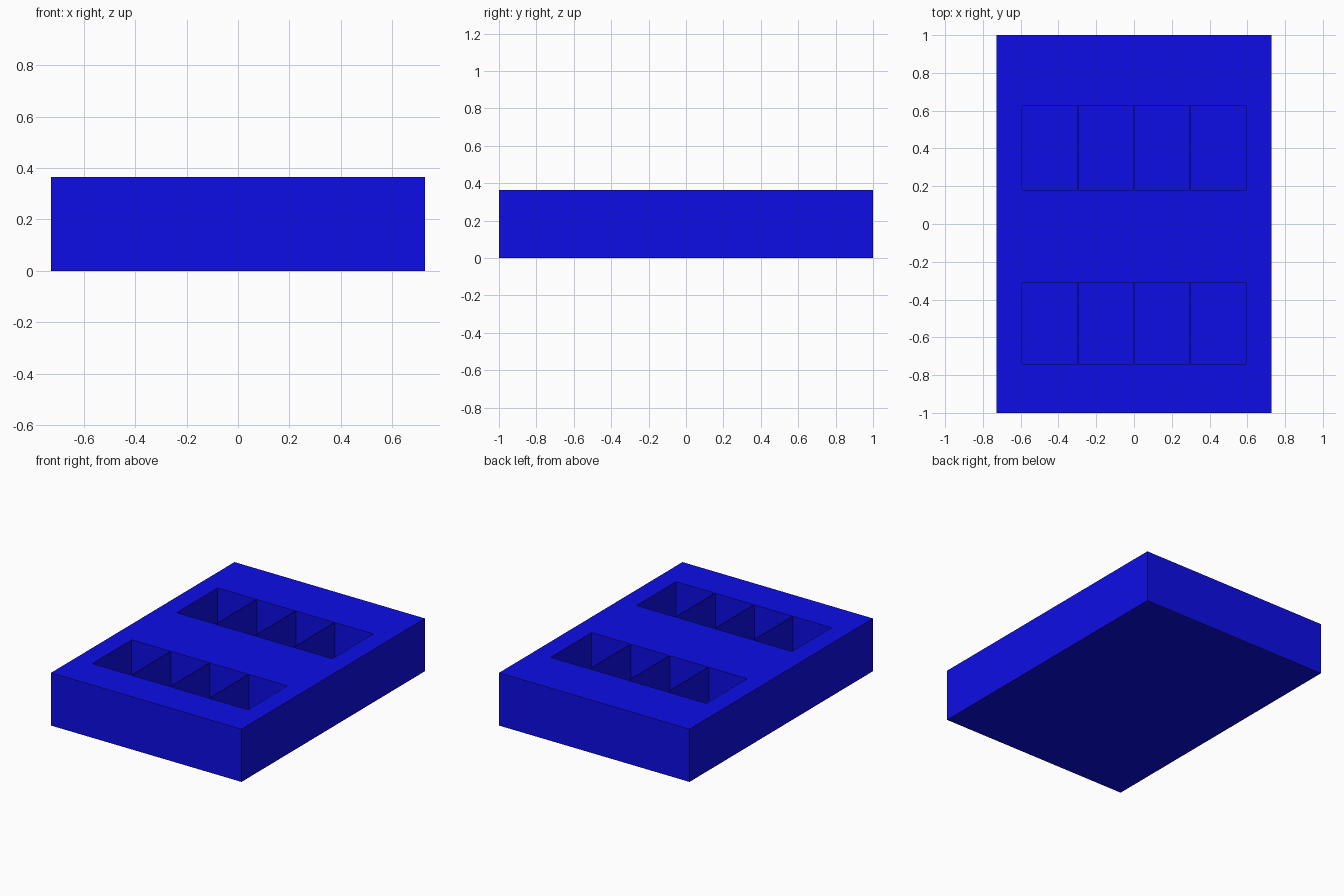
import bpy, bmesh
from mathutils import Matrix, Vector

if "Cube" in bpy.data.objects:
    bpy.data.objects.remove(bpy.data.objects["Cube"])

WIDTH, LENGTH, HEIGHT = 1.454, 2.0, 0.364
FLOOR = 0.05            # thickness left under the pockets
WALL = 0.006            # thin dividers between pockets
HALF_ROW = 0.594
ROWS = [(-0.74, -0.31), (0.18, 0.627)]
COLUMNS = 4


def add_box(bm, lo, hi):
    lo, hi = Vector(lo), Vector(hi)
    matrix = Matrix.Translation((lo + hi) / 2) @ Matrix.Diagonal((*(hi - lo), 1))
    bmesh.ops.create_cube(bm, size=1, matrix=matrix)


def make_object(name, bm):
    mesh = bpy.data.meshes.new(name)
    bm.to_mesh(mesh)
    bm.free()
    obj = bpy.data.objects.new(name, mesh)
    bpy.context.collection.objects.link(obj)
    return obj


# Solid tray block
bm = bmesh.new()
add_box(bm, (-WIDTH / 2, -LENGTH / 2, 0), (WIDTH / 2, LENGTH / 2, HEIGHT))
tray = make_object("compartment_tray", bm)

blue = bpy.data.materials.new("blue")
blue.diffuse_color = (0.004, 0.004, 0.8, 1)
blue.use_nodes = True
blue.node_tree.nodes["Principled BSDF"].inputs["Base Color"].default_value = blue.diffuse_color
tray.data.materials.append(blue)

# Two rows of four pockets, separated by thin dividers
bm = bmesh.new()
step = 2 * HALF_ROW / COLUMNS
for y0, y1 in ROWS:
    for i in range(COLUMNS):
        x0 = -HALF_ROW + i * step + (WALL / 2 if i else 0)
        x1 = -HALF_ROW + (i + 1) * step - (WALL / 2 if i < COLUMNS - 1 else 0)
        add_box(bm, (x0, y0, FLOOR), (x1, y1, HEIGHT + 0.1))
cutter = make_object("pocket_cutter", bm)
cutter.data.materials.append(blue)
cutter.hide_render = True
cutter.display_type = 'WIRE'

cut = tray.modifiers.new("pockets", 'BOOLEAN')
cut.operation = 'DIFFERENCE'
cut.solver = 'EXACT'
cut.object = cutter
